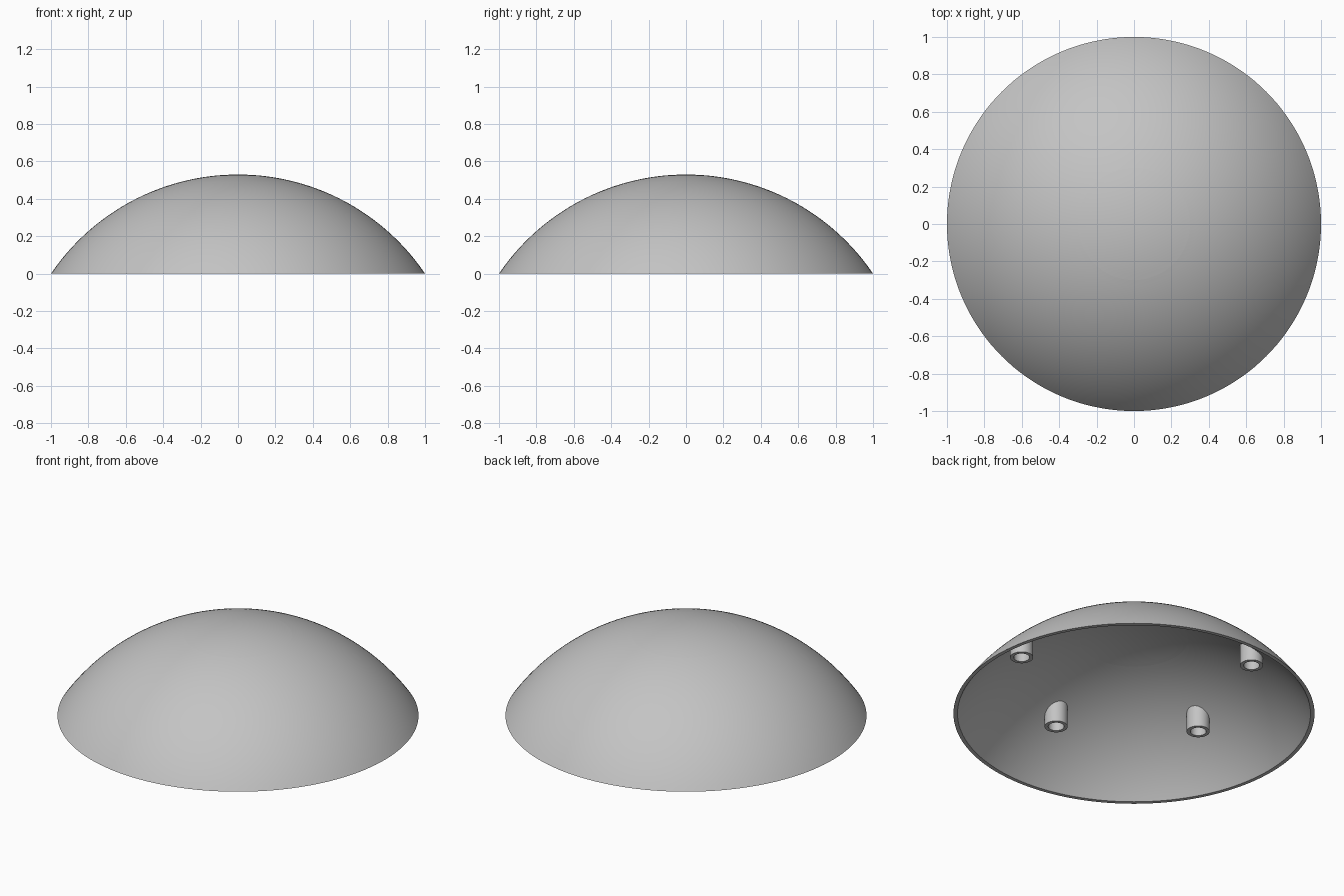
import bpy, bmesh, math
from mathutils import Matrix, Vector

cube = bpy.data.objects.get("Cube")
if cube:
    bpy.data.objects.remove(cube)

HEIGHT = 0.53
R_OUT = (1 + HEIGHT ** 2) / (2 * HEIGHT)   # sphere through the rim and the crown
R_IN = R_OUT - 0.0185
CENTRE_Z = HEIGHT - R_OUT
CAP_RADIUS = 0.3
SEGMENTS = 144

grey = bpy.data.materials.new("light grey")
grey.use_nodes = True
grey.diffuse_color = (0.55, 0.55, 0.55, 1)
grey.node_tree.nodes["Principled BSDF"].inputs["Base Color"].default_value = grey.diffuse_color


def sphere_z(r, radius):
    return CENTRE_Z + math.sqrt(radius ** 2 - r ** 2)


def arc(r0, r1, radius, steps):
    """Points (r, z) along a sphere section, evenly spaced by angle."""
    a0, a1 = math.asin(r0 / radius), math.asin(r1 / radius)
    angles = [a0 + (a1 - a0) * i / steps for i in range(steps + 1)]
    return [(radius * math.sin(a), CENTRE_Z + radius * math.cos(a)) for a in angles]


def finish(name, bm):
    bmesh.ops.remove_doubles(bm, verts=bm.verts, dist=1e-5)
    bmesh.ops.recalc_face_normals(bm, faces=bm.faces)
    mesh = bpy.data.meshes.new(name)
    bm.to_mesh(mesh)
    bm.free()
    mesh.materials.append(grey)
    obj = bpy.data.objects.new(name, mesh)
    bpy.context.collection.objects.link(obj)
    bpy.ops.object.select_all(action="DESELECT")
    obj.select_set(True)
    bpy.context.view_layer.objects.active = obj
    bpy.ops.object.shade_smooth_by_angle(angle=math.radians(35))
    return obj


def lathe(name, profile, closed):
    bm = bmesh.new()
    verts = [bm.verts.new((r, 0, z)) for r, z in profile]
    pairs = list(zip(verts, verts[1:]))
    if closed:
        pairs.append((verts[-1], verts[0]))
    edges = [bm.edges.new(p) for p in pairs]
    bmesh.ops.spin(bm, geom=verts + edges, cent=(0, 0, 0), axis=(0, 0, 1),
                   angle=math.tau, steps=SEGMENTS)
    return finish(name, bm)


# Thin domed shell with a flat rim on the ground
rim_inner = math.sqrt(R_IN ** 2 - CENTRE_Z ** 2)
lathe("dome_shell", arc(CAP_RADIUS, 1, R_OUT, 28)
      + arc(rim_inner, CAP_RADIUS, R_IN, 28), True)

# Round centre cap, flush with the shell
lathe("centre_cap", arc(0, CAP_RADIUS, R_OUT, 10)
      + arc(CAP_RADIUS, 0, R_IN, 10), False)


# Hollow pegs under the shell, their tops trimmed to its curve
def peg(name, angle, distance=0.671, outer=0.064, inner=0.044, bottom=0.213, sides=32):
    bm = bmesh.new()
    centre = Matrix.Rotation(angle, 3, "Z") @ Vector((distance, 0, 0))
    loops = []
    for radius, top in ((outer, True), (outer, False), (inner, False), (inner, True)):
        loop = []
        for i in range(sides):
            a = math.tau * i / sides
            p = centre + Vector((math.cos(a), math.sin(a), 0)) * radius
            p.z = sphere_z(p.length, R_IN + 0.008) if top else bottom
            loop.append(bm.verts.new(p))
        loops.append(loop)
    for k, loop in enumerate(loops):
        after = loops[(k + 1) % len(loops)]
        for i in range(sides):
            j = (i + 1) % sides
            bm.faces.new((loop[i], loop[j], after[j], after[i]))
    finish(name, bm)


for n in range(5):
    peg(f"hollow_peg_{n + 1}", math.tau * n / 5 - math.pi / 2)
